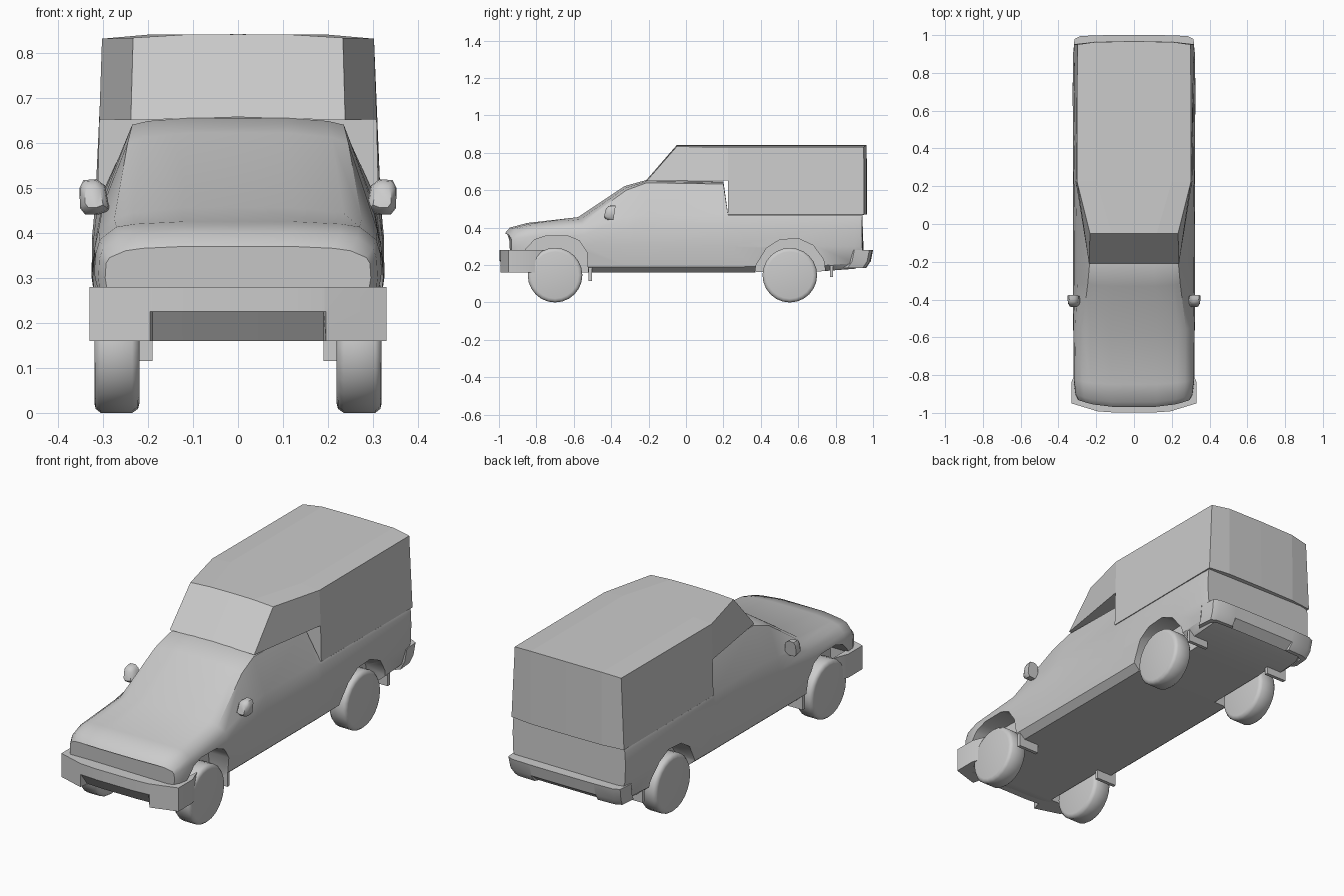
import bpy, bmesh, math

if "Cube" in bpy.data.objects:
    bpy.data.objects.remove(bpy.data.objects["Cube"])


def make(name, verts, faces, angle=None, mirror=False):
    """Mesh object from points; optional x mirror and smooth shading."""
    me = bpy.data.meshes.new(name)
    me.from_pydata(verts, [], faces)
    ob = bpy.data.objects.new(name, me)
    bpy.context.collection.objects.link(ob)
    bm = bmesh.new()
    bm.from_mesh(me)
    if mirror:
        geom = bm.verts[:] + bm.edges[:] + bm.faces[:]
        bmesh.ops.mirror(bm, geom=geom, axis='X', merge_dist=0.0005)
    bmesh.ops.recalc_face_normals(bm, faces=bm.faces[:])
    bm.to_mesh(me)
    bm.free()
    if angle:
        bpy.ops.object.select_all(action='DESELECT')
        bpy.context.view_layer.objects.active = ob
        ob.select_set(True)
        bpy.ops.object.shade_smooth_by_angle(angle=math.radians(angle))
    return ob


def loft(name, rings, angle=None):
    """Skin closed rings of equal length and cap both ends."""
    n = len(rings[0])
    verts = [p for r in rings for p in r]
    faces = [(i * n + j, i * n + (j + 1) % n, (i + 1) * n + (j + 1) % n, (i + 1) * n + j)
             for i in range(len(rings) - 1) for j in range(n)]
    faces += [tuple(range(n)), tuple(range((len(rings) - 1) * n, len(rings) * n))]
    return make(name, verts, faces, angle)


# Body: y, bottom z, sill width, waist width, belt width, belt z, top width, top edge z, top z, end bow
stations = [
    (-.97, .18, .28, .295, .285, .345, .25, .36, .37, .04),
    (-.945, .16, .30, .31, .30, .365, .265, .39, .40, .04),
    (-.85, .16, .305, .32, .307, .385, .27, .413, .425, .02),
    (-.58, .16, .31, .323, .31, .405, .275, .43, .456, .03),
    (-.33, .16, .31, .323, .30, .46, .245, .60, .622, .02),
    (-.21, .16, .31, .323, .30, .47, .235, .64, .655, 0),
    (.20, .16, .31, .323, .305, .47, .235, .633, .647, 0),
    (.225, .16, .31, .323, .313, .455, .31, .468, .47, 0),
    (.70, .165, .31, .325, .318, .455, .313, .468, .47, 0),
    (.90, .18, .31, .322, .318, .455, .313, .468, .47, 0),
    (.965, .20, .295, .315, .315, .455, .31, .468, .47, -.02)]
rings = []
for y, zb, ws, ww, wb, zbelt, wt, zte, zt, bow in stations:
    half = [(ws - .035, zb), (ws, zb + .03), (ww, .30), ((ww + wb) / 2 + .003, (.3 + zbelt) / 2 + .01),
            (wb, zbelt), (wt, zte), (wt * .85, zte + (zt - zte) * .55), (wt * .45, zt)]
    ring = half + [(-x, z) for x, z in reversed(half)]
    rings.append([(x, y + bow * abs(x / .3) ** 3, z) for x, z in ring])
body = loft('body', rings)

# Wheel arches cut into both sides
arches = {'front': [(-.875, .1), (-.87, .27), (-.81, .335), (-.75, .355), (-.63, .355),
                    (-.57, .33), (-.53, .27), (-.52, .1)],
          'rear': [(.36, .1), (.375, .2), (.43, .29), (.50, .335), (.60, .342),
                   (.68, .305), (.735, .23), (.755, .1)]}
for end, prof in arches.items():
    for s in (-1, 1):
        cutter = loft(end + '_arch_cutter', [[(s * x, y, z) for y, z in prof] for x in (.205, .45)])
        cutter.hide_render = True
        cutter.hide_set(True)
        mod = body.modifiers.new('arch', 'BOOLEAN')
        mod.operation = 'DIFFERENCE'
        mod.solver = 'EXACT'
        mod.object = cutter
dg = bpy.context.evaluated_depsgraph_get()
body.data = bpy.data.meshes.new_from_object(body.evaluated_get(dg))
body.modifiers.clear()
for ob in [o for o in bpy.data.objects if 'cutter' in o.name]:
    bpy.data.objects.remove(ob)
bpy.ops.object.select_all(action='DESELECT')
bpy.context.view_layer.objects.active = body
body.select_set(True)
bpy.ops.object.shade_smooth_by_angle(angle=math.radians(38))

# Camper shell with overhang above the cab (half, then mirrored)
A0, A, B0, B1, B, C0, C, D0, D1, D, E0, E, F0, F1, F, G0, G1, G = range(18)
shell = [(0, -.21, .657), (.238, -.21, .65),
         (0, -.05, .841), (.12, -.05, .84), (.233, -.05, .833),
         (0, .225, .655), (.308, .225, .652),
         (0, .225, .841), (.2, .225, .84), (.302, .225, .831),
         (0, .225, .47), (.312, .225, .47),
         (0, .966, .841), (.2, .964, .84), (.30, .95, .831),
         (0, .968, .47), (.2, .966, .47), (.317, .952, .47)]
make('camper_shell', shell,
     [(A0, A, B, B1, B0), (A, C, D, B), (B0, B1, D1, D0), (B1, B, D, D1),
      (D0, D1, F1, F0), (D1, D, F, F1), (C, E, G, F, D), (F0, F1, G1, G0),
      (F1, F, G, G1), (E0, E, G, G1, G0), (C0, C, E, E0), (A0, A, C, C0)], mirror=True)


def bumper(name, path, levels, recess, slot):
    """Wrap-round bumper: half path mirrored, levels = (z, inset), slot = recessed half width."""
    full = [(-x, y) for x, y in reversed(path)] + path
    rings = []
    for x, y in full:
        s = math.copysign(1, y)
        ring = []
        for i, (z, inset) in enumerate(levels):
            cut = recess if i == 0 and abs(x) <= slot else 0
            ring.append((x * (1 - inset), y - s * (inset + cut), z))
        for z in (levels[-1][0], levels[0][0]):
            ring.append((x * .9, y - s * (.035 + recess), z))
        rings.append(ring)
    loft(name, rings, 30)


bumper('front_bumper', [(.10, -.998), (.19, -.992), (.195, -.991), (.33, -.95), (.33, -.835)],
       [(.16, 0), (.225, 0), (.28, 0)], .05, .19)
bumper('rear_bumper', [(.12, 1.0), (.18, .999), (.185, .999), (.285, .995), (.315, .98), (.322, .90)],
       [(.185, .035), (.22, .012), (.28, 0)], .02, .18)

for s, side in ((-1, 'left'), (1, 'right')):
    # Wheels with rounded shoulders
    for end, yc in (('front', -.70), ('rear', .555)):
        rings = [[(s * x, yc + r * math.cos(a), .146 + r * math.sin(a))
                  for a in (2 * math.pi * k / 24 for k in range(24))]
                 for x, r in ((.219, .125), (.222, .137), (.235, .146), (.305, .146), (.316, .137), (.319, .125))]
        loft(f'{end}_{side}_wheel', rings, 50)
    # Mud flaps behind the wheels
    for end, y, z in (('front', -.515, .115), ('rear', .775, .135)):
        rings = [[(s * x, y + dy, zz) for x, zz in ((.19, z), (.305, z), (.305, .22), (.19, .22))]
                 for dy in (-.006, .012)]
        loft(f'{end}_{side}_mud_flap', rings)
    # Door mirrors: octagonal pods
    outline = [(.285, .45), (.31, .44), (.34, .441), (.351, .455), (.352, .50), (.343, .517),
               (.315, .519), (.295, .505)]
    rings = [[(s * (.322 + (x - .322) * k), y + (z - .48) * .15, .48 + (z - .48) * k) for x, z in outline]
             for y, k in ((-.433, .6), (-.418, .92), (-.40, 1), (-.382, 1))]
    loft(f'{side}_mirror', rings, 45)
